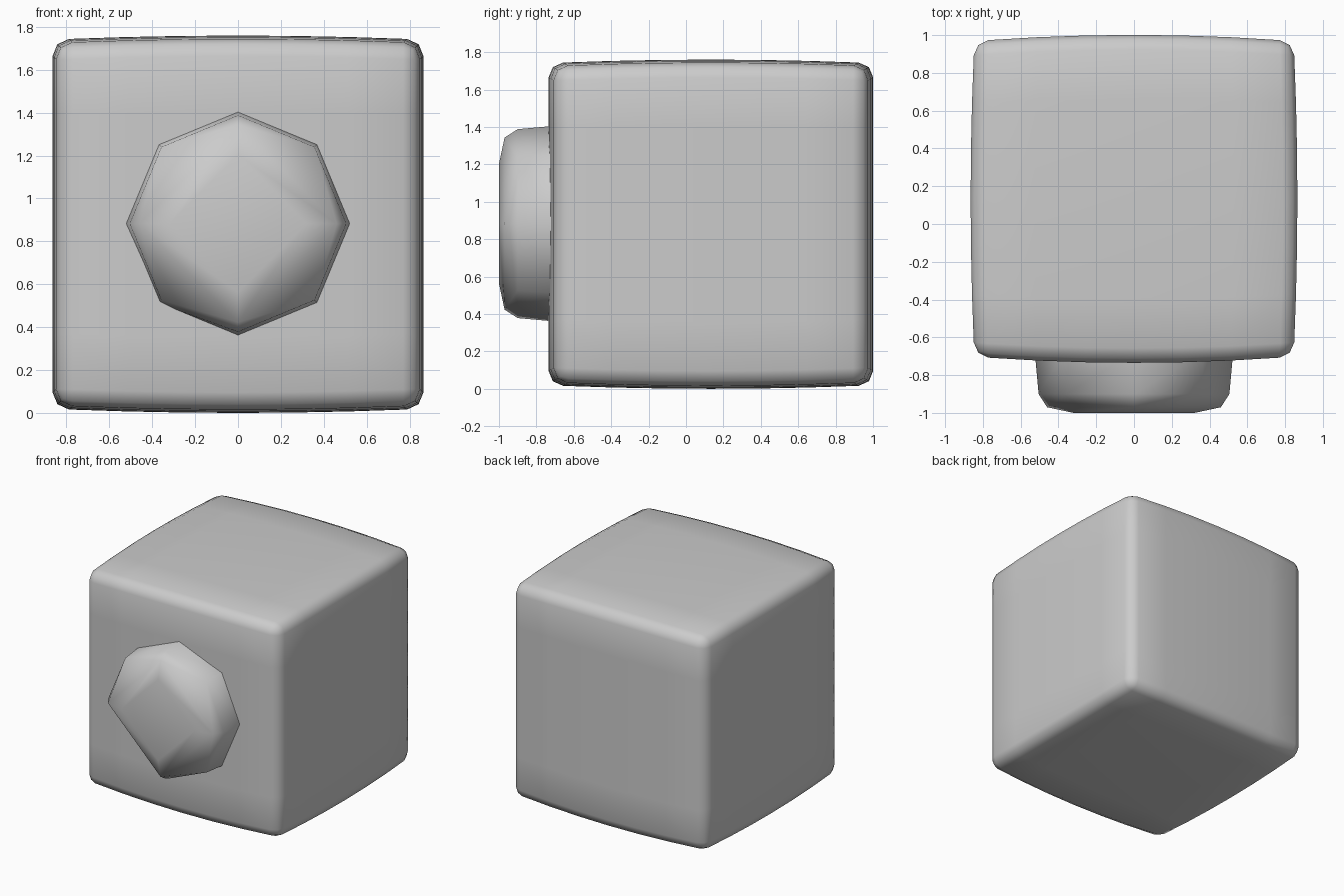
import bpy, bmesh
from math import sin, cos, pi

if "Cube" in bpy.data.objects:
    bpy.data.objects.remove(bpy.data.objects["Cube"])


def make_object(name, bm, angle):
    bmesh.ops.recalc_face_normals(bm, faces=bm.faces)
    mesh = bpy.data.meshes.new(name)
    bm.to_mesh(mesh)
    bm.free()
    ob = bpy.data.objects.new(name, mesh)
    bpy.context.collection.objects.link(ob)
    bpy.ops.object.select_all(action='DESELECT')
    ob.select_set(True)
    bpy.context.view_layer.objects.active = ob
    bpy.ops.object.shade_smooth_by_angle(angle=angle)
    return ob


# Body: rounded cube with gently bowed sides
HX, HY, HZ = 0.845, 0.835, 0.842
CY, CZ = 0.133, 0.88
bm = bmesh.new()
bmesh.ops.create_cube(bm, size=2)
for v in bm.verts:
    v.co.x *= HX
    v.co.y *= HY
    v.co.z *= HZ
bmesh.ops.bevel(bm, geom=bm.edges[:], offset=0.075, segments=2,
                profile=0.5, affect='EDGES')
long_edges = [e for e in bm.edges if e.calc_length() > 0.5]
bmesh.ops.subdivide_edges(bm, edges=long_edges, cuts=5, use_grid_fill=True)
for v in bm.verts:
    u, w, t = v.co.x / HX, v.co.y / HY, v.co.z / HZ
    v.co.x += u * 0.02 * (1 - w * w)
    v.co.y += w * 0.033 * (1 - u * u) + CY
    v.co.z += t * 0.038 * (1 - (u * u + w * w) / 2) + CZ
make_object("body", bm, pi / 4)

# Knob: eight-sided boss closing to a slightly domed diamond face
bm = bmesh.new()


def ring(radius, y, count):
    return [bm.verts.new((radius * cos(2 * pi * i / count), y,
                          CZ + 0.003 + radius * sin(2 * pi * i / count)))
            for i in range(count)]


root = ring(0.525, -0.68, 8)
mid = ring(0.505, -0.90, 8)
rim = ring(0.46, -0.97, 4)
crown = ring(0.32, -1.0, 4)
mid[5].co.y = -0.77  # flatter lower left corner
bm.faces.new(root)
bm.faces.new(crown)
for i in range(8):
    j = (i + 1) % 8
    bm.faces.new((root[i], root[j], mid[j], mid[i]))
for i in range(4):
    j = (i + 1) % 4
    a, b, c = mid[2 * i], mid[2 * i + 1], mid[2 * j]
    bm.faces.new((a, b, rim[i]))
    bm.faces.new((b, rim[j], rim[i]))
    bm.faces.new((b, c, rim[j]))
    bm.faces.new((rim[i], rim[j], crown[j], crown[i]))
make_object("knob", bm, pi / 3.5)
